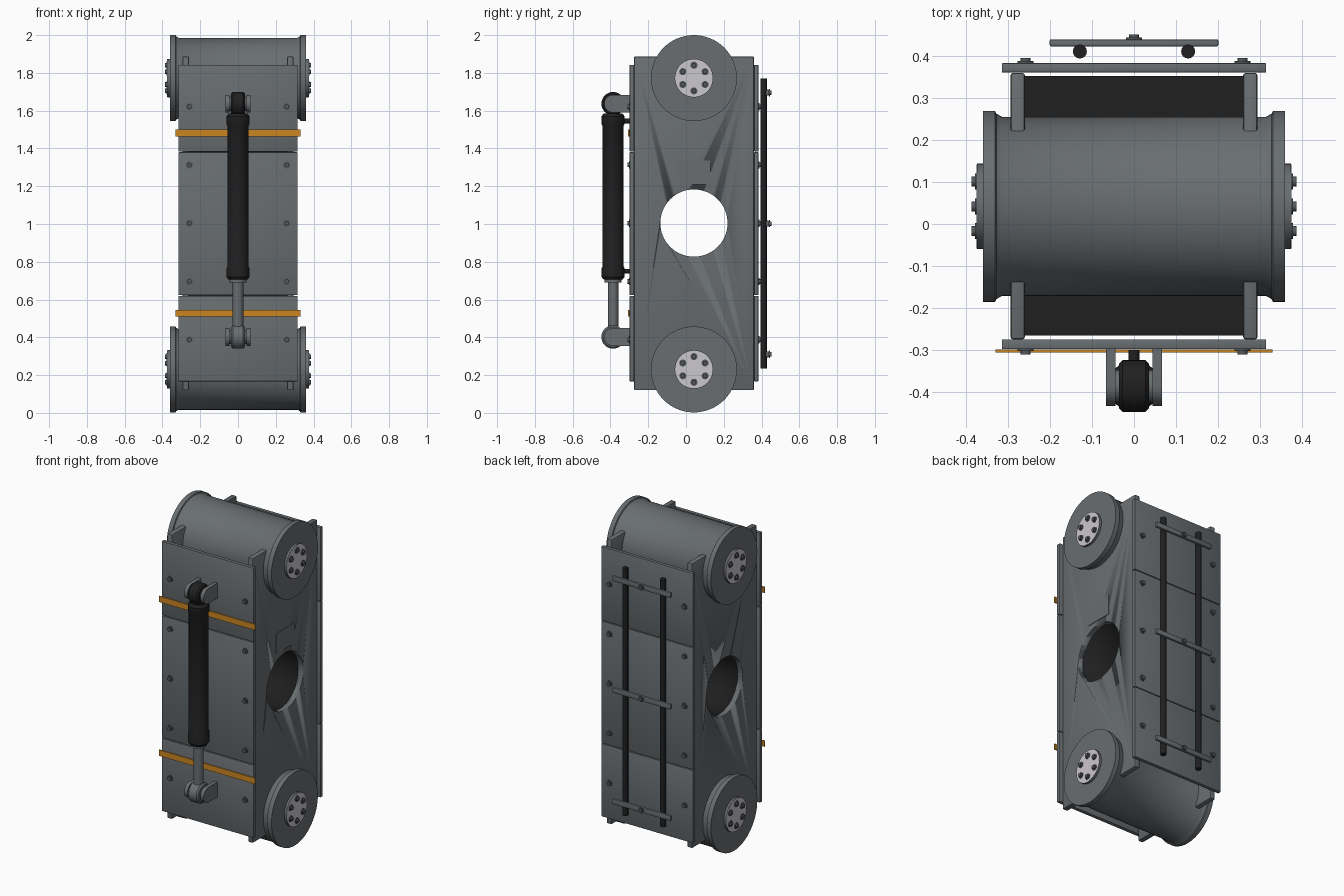
import bpy, bmesh, math
from mathutils import Vector, Matrix

if "Cube" in bpy.data.objects:
    bpy.data.objects.remove(bpy.data.objects["Cube"], do_unlink=True)


def material(name, rgb):
    m = bpy.data.materials.new(name)
    m.use_nodes = True
    m.diffuse_color = (*rgb, 1)
    m.node_tree.nodes["Principled BSDF"].inputs["Base Color"].default_value = (*rgb, 1)
    return m


STEEL = material("steel grey", (0.14, 0.155, 0.165))
BOLT = material("bolt grey", (0.09, 0.1, 0.11))
BLACK = material("black", (0.014, 0.014, 0.015))
ORANGE = material("orange", (0.6, 0.24, 0.015))
PALE = material("pale hub", (0.6, 0.57, 0.62))

AXIS_Y = 0.042           # depth of the drum axis
DRUM_Z = (0.23, 1.7725)


def finish(name, bm, mat, smooth=True):
    bmesh.ops.recalc_face_normals(bm, faces=bm.faces)
    me = bpy.data.meshes.new(name)
    bm.to_mesh(me)
    bm.free()
    me.materials.append(mat)
    ob = bpy.data.objects.new(name, me)
    bpy.context.collection.objects.link(ob)
    if smooth:
        bpy.ops.object.select_all(action='DESELECT')
        ob.select_set(True)
        bpy.context.view_layer.objects.active = ob
        bpy.ops.object.shade_smooth_by_angle(angle=math.radians(32))
    return ob


def box(name, x, y, z, mat, bevel=0.0):
    """Box from (min, max) ranges."""
    bm = bmesh.new()
    bmesh.ops.create_cube(bm, size=1)
    for v in bm.verts:
        v.co = Vector([(r[0] + r[1]) / 2 + c * (r[1] - r[0])
                       for c, r in zip(v.co, (x, y, z))])
    if bevel:
        bmesh.ops.bevel(bm, geom=bm.edges[:], offset=bevel, segments=2,
                        profile=0.5, affect='EDGES')
    return finish(name, bm, mat)


def lathe(name, profile, origin, direction, mat, sides=32):
    """Spin (radius, distance) points around a direction from an origin."""
    bm = bmesh.new()
    rings = []
    for r, h in profile:
        rings.append([bm.verts.new((r * math.cos(a), r * math.sin(a), h))
                      for a in (math.tau * i / sides for i in range(sides))])
    for a, b in zip(rings, rings[1:]):
        for i in range(sides):
            j = (i + 1) % sides
            bm.faces.new((a[i], a[j], b[j], b[i]))
    bm.faces.new(rings[0])
    bm.faces.new(rings[-1])
    turn = Vector((0, 0, 1)).rotation_difference(Vector(direction)).to_matrix().to_4x4()
    bmesh.ops.transform(bm, matrix=Matrix.Translation(origin) @ turn, verts=bm.verts)
    return finish(name, bm, mat)


def rod(name, r, start, length, direction, mat, sides=32):
    return lathe(name, [(r, 0), (r, length)], start, direction, mat, sides)


def bolt(name, origin, direction):
    """Washer with a raised head."""
    lathe(name, [(0.019, 0), (0.019, 0.005), (0.012, 0.005), (0.012, 0.013)],
          origin, direction, BOLT, 12)


def cut_round_hole(ob):
    cutter = rod("hole_cutter", 0.178, (-0.5, AXIS_Y, 1.005), 1, (1, 0, 0), BLACK, 64)
    mod = ob.modifiers.new("hole", 'BOOLEAN')
    mod.object, mod.solver = cutter, 'EXACT'
    bpy.context.view_layer.objects.active = ob
    bpy.ops.object.modifier_apply(modifier=mod.name)
    bpy.data.objects.remove(cutter, do_unlink=True)


# Frame: two side plates and a dark core, pierced by a round opening
for side, s in (("left", 1), ("right", -1)):
    plate = box(f"{side}_side_plate", sorted((s * 0.26, s * 0.294)),
                (-0.275, 0.36), (0.12, 1.887), STEEL, 0.006)
    cut_round_hole(plate)
core = box("inner_core", (-0.261, 0.261), (-0.266, 0.352), (0.3, 1.7), BLACK)
cut_round_hole(core)
box("side_tag", (0.293, 0.297), (-0.045, 0.13), (1.21, 1.335), STEEL)

# Drums with flanges, hubs and hub bolts
for end, z in zip(("lower", "upper"), DRUM_Z):
    half = [(0.2135, 0.315), (0.221, 0.328), (0.2275, 0.331), (0.2275, 0.36)]
    profile = [(r, -h) for r, h in reversed(half)] + half
    lathe(f"{end}_drum", profile, (0, AXIS_Y, z), (1, 0, 0), STEEL, 64)
    for side, s in (("left", 1), ("right", -1)):
        name = f"{end}_{side}_hub"
        rod(name, 0.102, (s * 0.355, AXIS_Y, z), 0.019, (s, 0, 0), STEEL, 48)
        rod(name + "_face", 0.1, (s * 0.373, AXIS_Y, z), 0.002, (s, 0, 0), PALE, 48)
        for k in range(6):
            a = math.tau * (k + 0.5) / 6
            bolt(f"{name}_bolt", (s * 0.374, AXIS_Y + 0.068 * math.cos(a),
                                  z + 0.068 * math.sin(a)), (s, 0, 0))

# Front and back cover panels in three sections, with bolts
SECTIONS = ((0.167, 0.619), (0.623, 1.38), (1.384, 1.842))
for face, y, outer, d in (("front", (-0.298, -0.275), -0.298, -1),
                          ("back", (0.361, 0.383), 0.383, 1)):
    for z in SECTIONS:
        box(f"{face}_panel", (-0.315, 0.315), y, z, STEEL, 0.002)
    for x in (-0.258, 0.258):
        for k in range(5):
            bolt(f"{face}_panel_bolt", (x, outer, 0.387 + k * 0.3085), (0, d, 0))

# Orange bands across the front
for z in (0.527, 1.482):
    box("front_band", (-0.33, 0.33), (-0.306, -0.299), (z - 0.018, z + 0.018), ORANGE)

# Mounting lugs, eyes and pins for the ram
RAM_Y = -0.386
for end, z, mat in (("lower", 0.402, STEEL), ("upper", 1.637, BLACK)):
    for s in (-1, 1):
        bm = bmesh.new()
        arc = [math.pi * (0.5 + i / 12) for i in range(13)]
        outline = [(-0.296, z - 0.047), (-0.296, z + 0.047)]
        outline += [(RAM_Y + 0.047 * math.cos(a), z + 0.047 * math.sin(a)) for a in arc]
        f = bm.faces.new([bm.verts.new((s * 0.044, y, h)) for y, h in outline])
        new = bmesh.ops.extrude_face_region(bm, geom=[f])["geom"]
        bmesh.ops.translate(bm, vec=(s * 0.023, 0, 0),
                            verts=[v for v in new if isinstance(v, bmesh.types.BMVert)])
        finish(f"{end}_lug", bm, STEEL)
    lathe(f"{end}_ram_eye", [(0.053, -0.036), (0.062, -0.027), (0.062, 0.027),
                             (0.053, 0.036)], (0, RAM_Y, z), (1, 0, 0), mat)
    rod(f"{end}_pin", 0.038, (-0.046, RAM_Y, z), 0.092, (1, 0, 0), STEEL)

# Ram body, gland, piston rod and ports
lathe("ram_body", [(0.05, 0.705), (0.061, 0.72), (0.061, 0.765), (0.056, 0.775),
                   (0.056, 1.52), (0.061, 1.53), (0.061, 1.57), (0.05, 1.585)],
      (0, RAM_Y, 0), (0, 0, 1), BLACK)
rod("ram_gland", 0.045, (0, RAM_Y, 0.69), 0.02, (0, 0, 1), STEEL)
rod("ram_neck", 0.035, (0, RAM_Y, 1.575), 0.05, (0, 0, 1), BLACK)
rod("piston_rod", 0.028, (0, RAM_Y, 0.4), 0.31, (0, 0, 1), STEEL)
for z in (0.75, 1.545):
    rod("ram_port", 0.013, (0, -0.34, z), 0.04, (0, 1, 0), BLACK, 16)

# Back hoses with their clamp bars
for x in (-0.129, 0.129):
    rod("back_hose", 0.0167, (x, 0.411, 0.235), 1.535, (0, 0, 1), BLACK, 16)
for z in (0.31, 1.002, 1.695):
    box("hose_clamp", (-0.201, 0.201), (0.423, 0.44), (z - 0.016, z + 0.016), STEEL, 0.004)
    bolt("clamp_bolt", (0, 0.439, z), (0, 1, 0))
